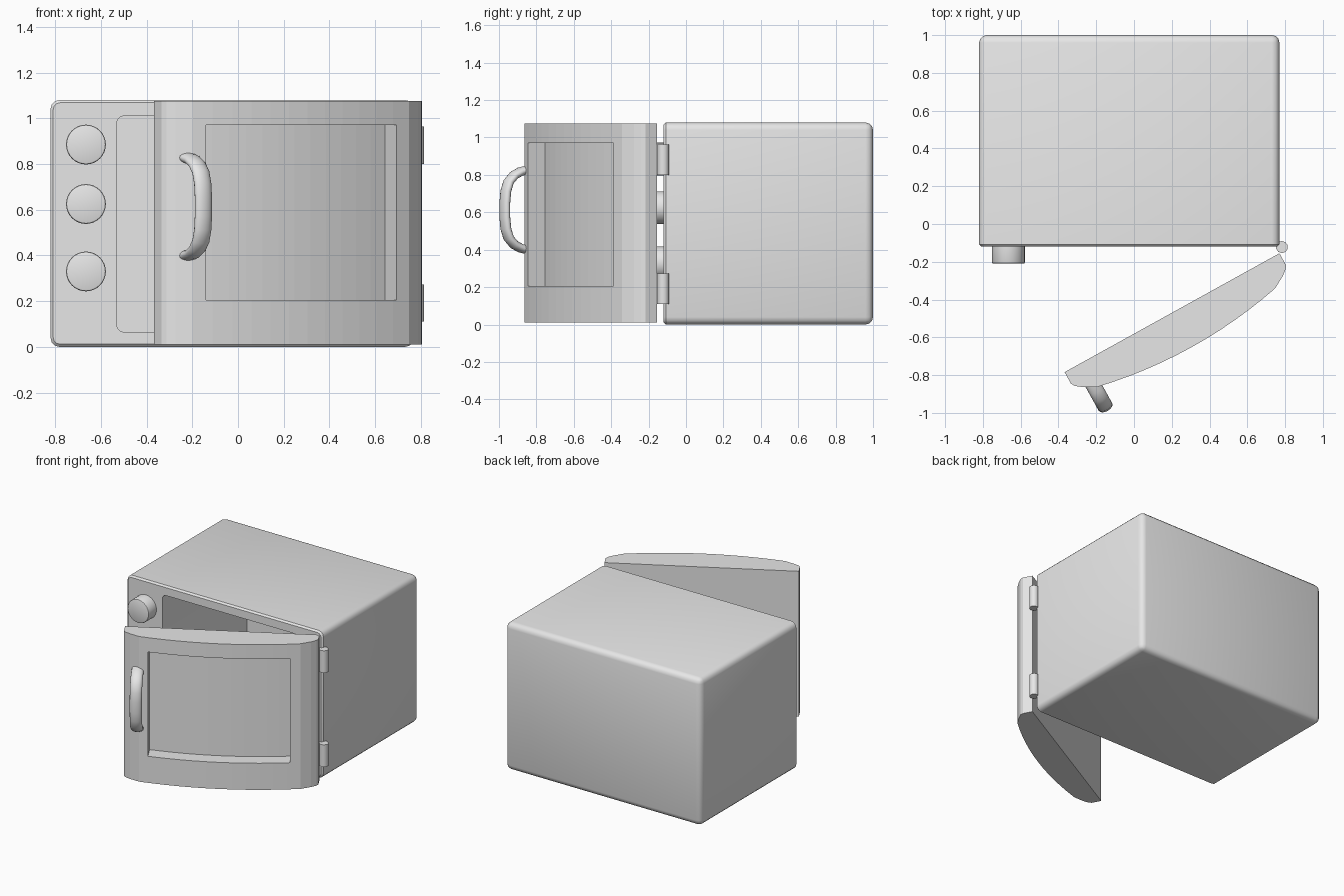
import bpy, bmesh, math
from mathutils import Matrix, Vector

cube = bpy.data.objects.get("Cube")
if cube:
    bpy.data.objects.remove(cube, do_unlink=True)

grey = bpy.data.materials.new("light_grey")
grey.use_nodes = True
grey.diffuse_color = (0.8, 0.8, 0.8, 1)
grey.node_tree.nodes["Principled BSDF"].inputs["Base Color"].default_value = (0.8, 0.8, 0.8, 1)


def finish(name, bm):
    bmesh.ops.recalc_face_normals(bm, faces=bm.faces)
    mesh = bpy.data.meshes.new(name)
    bm.to_mesh(mesh)
    bm.free()
    mesh.materials.append(grey)
    obj = bpy.data.objects.new(name, mesh)
    bpy.context.collection.objects.link(obj)
    return obj


def activate(obj):
    bpy.ops.object.select_all(action="DESELECT")
    obj.select_set(True)
    bpy.context.view_layer.objects.active = obj


def smooth(obj, degrees):
    activate(obj)
    bpy.ops.object.shade_smooth_by_angle(angle=math.radians(degrees))


def cut(obj, cutter):
    cutter.hide_render = True
    mod = obj.modifiers.new("opening", "BOOLEAN")
    mod.operation, mod.solver, mod.object = "DIFFERENCE", "EXACT", cutter
    activate(obj)
    bpy.ops.object.modifier_apply(modifier=mod.name)
    bpy.data.objects.remove(cutter, do_unlink=True)


def box(lo, hi):
    bm = bmesh.new()
    lo, hi = Vector(lo), Vector(hi)
    bmesh.ops.create_cube(bm, size=1, matrix=Matrix.Translation((lo + hi) / 2) @ Matrix.Diagonal((*(hi - lo), 1)))
    return bm


def bevel(bm, edges, width, segments):
    bmesh.ops.bevel(bm, geom=edges, offset=width, segments=segments, profile=0.5, affect="EDGES")


def prism(name, outline, z0, z1):
    bm = bmesh.new()
    face = bm.faces.new([bm.verts.new((p.x, p.y, z0)) for p in outline])
    new = bmesh.ops.extrude_face_region(bm, geom=[face])["geom"]
    bmesh.ops.translate(bm, vec=(0, 0, z1 - z0), verts=[g for g in new if isinstance(g, bmesh.types.BMVert)])
    return finish(name, bm)


# Oven body with rounded edges and a deep cooking cavity
FRONT = -0.12
bm = box((-0.82, FRONT, 0), (0.77, 1, 1.08))


def on_front(edge):
    return all(abs(v.co.y - FRONT) < 0.001 for v in edge.verts)


bevel(bm, [e for e in bm.edges if not on_front(e)], 0.04, 3)
bevel(bm, [e for e in bm.edges if on_front(e)], 0.012, 1)
body = finish("oven_body", bm)

bm = box((-0.53, -0.3, 0.065), (0.70, 0.86, 1.01))
bevel(bm, [e for e in bm.edges if abs(e.verts[0].co.y - e.verts[1].co.y) > 0.5], 0.03, 3)
cut(body, finish("cavity_cutter", bm))
smooth(body, 40)

# Door: u runs from the hinge end to the handle end, v points outwards
ALONG, OUT = Vector((-0.875, -0.484, 0)), Vector((0.484, -0.875, 0))
HINGE = Vector((0.77, -0.155, 0))
WIDTH = 1.30


def place(u, v, z=0):
    return HINGE + ALONG * u + OUT * v + Vector((0, 0, z))


def arc(u0, u1, drop=0, steps=12):
    us = [u0 + (u1 - u0) * i / steps for i in range(steps + 1)]
    return [(u, 0.21 - 0.2 * (u - WIDTH / 2) ** 2 - drop) for u in us]


corner = [(0, 0), (0, 0.07), (0.012, 0.09), (0.045, 0.115)]
far_corner = [(WIDTH - u, v) for u, v in reversed(corner)]
outline = corner + arc(0.11, WIDTH - 0.11) + far_corner
door = prism("door", [place(u, v) for u, v in outline], 0.01, 1.075)

# Recessed window following the curve of the door
recess = arc(0.18, 1.13, drop=0.105) + [(1.13, 0.3), (0.18, 0.3)]
cut(door, prism("window_cutter", [place(u, v) for u, v in recess], 0.205, 0.97))

# Bowed handle: flattened tube swept along half a path, mirrored in height
half = [(0.12, 0.215), (0.17, 0.205), (0.21, 0.185), (0.243, 0.15), (0.26, 0.10), (0.266, 0.04)]
path = [Vector(p) for p in half + [(v, -z) for v, z in reversed(half)]]
SIDES = 16
bm = bmesh.new()
rings = []
for i, p in enumerate(path):
    tangent = (path[min(i + 1, len(path) - 1)] - path[max(i - 1, 0)]).normalized()
    normal = Vector((-tangent.y, tangent.x))
    ring = []
    for k in range(SIDES):
        a = math.tau * k / SIDES
        q = p + normal * 0.024 * math.sin(a)
        ring.append(bm.verts.new(place(1.2 + 0.041 * math.cos(a), q.x, 0.613 + q.y)))
    rings.append(ring)
for r, s in zip(rings, rings[1:]):
    for k in range(SIDES):
        n = (k + 1) % SIDES
        bm.faces.new((r[k], r[n], s[n], s[k]))
bm.faces.new(rings[0])
bm.faces.new(rings[-1])
smooth(finish("door_handle", bm), 50)


def cylinder(name, radius, depth, matrix, sides, chamfer=0):
    bm = bmesh.new()
    bmesh.ops.create_cone(bm, cap_ends=True, segments=sides, radius1=radius, radius2=radius, depth=depth)
    if chamfer:
        bevel(bm, [e for e in bm.edges if all(v.co.z > 0 for v in e.verts)], chamfer, 2)
    bm.transform(matrix)
    obj = finish(name, bm)
    smooth(obj, 40)
    return obj


# Control knobs
for label, z in (("top", 0.885), ("middle", 0.625), ("bottom", 0.33)):
    turn = Matrix.Translation((-0.665, -0.16, z)) @ Matrix.Rotation(math.pi / 2, 4, "X")
    cylinder(label + "_knob", 0.087, 0.1, turn, 32, 0.008)

# Hinge barrels
for label, z in (("upper", 0.882), ("lower", 0.192)):
    cylinder(label + "_hinge", 0.032, 0.163, Matrix.Translation((0.783, -0.122, z)), 10)
